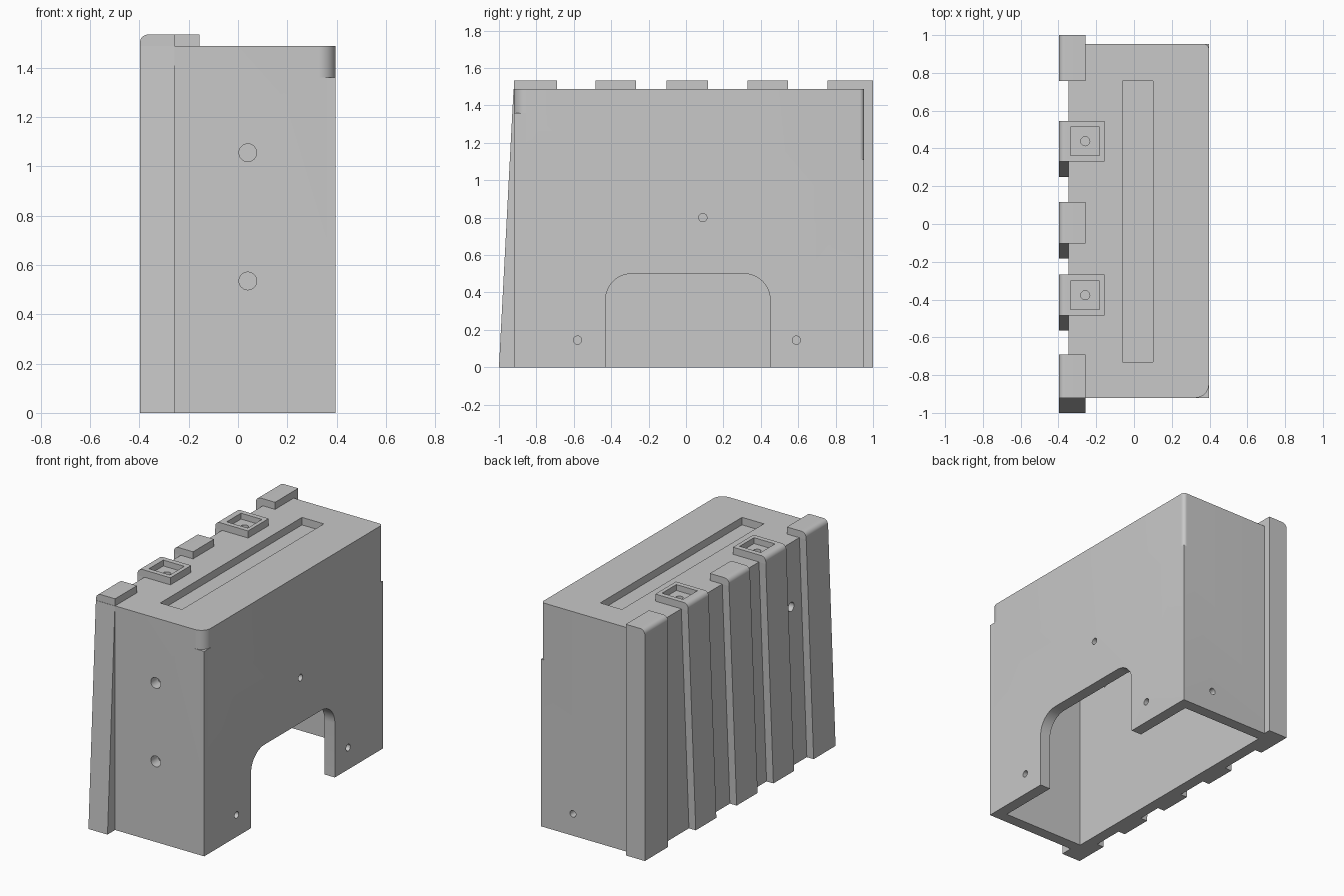
import bpy, bmesh, math
from mathutils import Vector

default = bpy.data.objects.get("Cube")
if default:
    bpy.data.objects.remove(default, do_unlink=True)

grey = bpy.data.materials.new("plain grey")
grey.use_nodes = True
GREY = (0.58, 0.58, 0.58, 1)
grey.diffuse_color = GREY
grey.node_tree.nodes["Principled BSDF"].inputs["Base Color"].default_value = GREY


def loft(name, ring_a, ring_b):
    """Closed solid between two matching rings of points."""
    bm = bmesh.new()
    a = [bm.verts.new(p) for p in ring_a]
    b = [bm.verts.new(p) for p in ring_b]
    bm.faces.new(a)
    bm.faces.new(b)
    n = len(a)
    for i in range(n):
        j = (i + 1) % n
        bm.faces.new((a[i], a[j], b[j], b[i]))
    bmesh.ops.recalc_face_normals(bm, faces=bm.faces)
    mesh = bpy.data.meshes.new(name)
    bm.to_mesh(mesh)
    bm.free()
    mesh.materials.append(grey)
    ob = bpy.data.objects.new(name, mesh)
    bpy.context.collection.objects.link(ob)
    return ob


def ring(pts, axis, t):
    """Place a 2D outline at t along an axis (the other two in xyz order)."""
    out = []
    for p in pts:
        q = list(p)
        q.insert("xyz".index(axis), t)
        out.append(Vector(q))
    return out


def prism(name, pts, axis, lo, hi):
    return loft(name, ring(pts, axis, lo), ring(pts, axis, hi))


def rect(u0, u1, v0, v1):
    return [(u0, v0), (u1, v0), (u1, v1), (u0, v1)]


def arc(cu, cv, r, start, end, steps=12):
    angles = [math.radians(start + (end - start) * i / steps) for i in range(steps + 1)]
    return [(cu + r * math.cos(t), cv + r * math.sin(t)) for t in angles]


def disc(u, v, r):
    return arc(u, v, r, 0, 345, 23)


def cut(ob, cutters):
    """Subtract the cutters and bake the result."""
    for c in cutters:
        c.hide_render = True
        mod = ob.modifiers.new("cut", "BOOLEAN")
        mod.operation = "DIFFERENCE"
        mod.solver = "EXACT"
        mod.object = c
    graph = bpy.context.evaluated_depsgraph_get()
    mesh = bpy.data.meshes.new_from_object(ob.evaluated_get(graph))
    ob.modifiers.clear()
    ob.data = mesh


# Main dimensions
XL, XR, YF, YB, TOP, WALL = -0.348, 0.396, -0.92, 0.953, 1.487, 0.075
OUT, WRAP, CAP, LEAN = -0.398, -0.258, 1.534, 0.08
SOCKETS = (0.438, -0.377)

# Body shell, open underneath
body = prism("body_shell", rect(XL, XR, YF, YB), "z", 0, TOP)
cutters = [
    prism("cavity", rect(XL + WALL, XR - WALL, YF + WALL, YB - WALL), "z", -0.1, TOP - WALL),
    prism("top_slot", rect(-0.06, 0.10, -0.73, 0.757), "z", TOP - 0.05, 1.6),
]

# Arched opening in the side wall
arch = [(-0.43, -0.1), (0.45, -0.1)]
arch += arc(0.31, 0.36, 0.14, 0, 90) + arc(-0.29, 0.36, 0.14, 90, 180)
cutters.append(prism("arch", arch, "x", 0.2, 0.5))

# Screw holes through the walls
for y, z in ((0.09, 0.80), (-0.58, 0.145), (0.59, 0.145)):
    cutters.append(prism("side_hole", disc(y, z, 0.022), "x", 0.2, 0.5))
for z in (0.535, 1.055):
    cutters.append(prism("front_hole", disc(0.04, z, 0.036), "y", -1.1, -0.7))
cutters.append(prism("back_hole", disc(0.163, 0.145, 0.022), "y", 0.7, 1.1))
cutters.append(prism("rib_side_hole", disc(-0.605, 1.06, 0.03), "x", -0.5, -0.2))

# Rounded upper parts of two vertical corners
r = 0.07
cutters.append(prism("front_corner", arc(XR - r, YF + r, r, -90, 0)
                     + [(0.45, YF + r), (0.45, -1), (XR - r, -1)], "z", 1.36, 1.6))
r = 0.025
cutters.append(prism("back_corner", arc(XR - r, YB - r, r, 0, 90)
                     + [(XR - r, 1), (0.45, 1), (0.45, YB - r)], "z", 1.11, 1.6))

# Blind holes below the sockets
pins = [prism("pin_hole", disc(WRAP, y, 0.024), "z", 1.43, 1.6) for y in SOCKETS]
cut(body, cutters + pins)
parts = [body]

# Leaning middle ribs
ribs = [(0.757, 1.0), (0.33, 0.546), (-0.103, 0.117), (-0.484, -0.268), (YF, -0.69)]
for i, (y0, y1) in enumerate(ribs[1:4], 2):
    parts.append(loft(f"rib_{i}",
                      ring(rect(OUT, XL, y0 - LEAN, y1 - LEAN), "z", 0),
                      ring(rect(OUT, XL, y0, y1), "z", TOP)))

# End ribs wrap around the back and front corners
back = [(OUT, 1.0), (WRAP, 1.0), (WRAP, YB), (XL, YB), (XL, ribs[0][0]), (OUT, ribs[0][0])]
parts.append(prism("back_rib", back, "z", 0, TOP))


def front_outline(lean):
    y0, y1 = YF - lean, ribs[4][1] - lean
    return [(OUT, y0), (WRAP, y0), (WRAP, YF), (XL, YF), (XL, y1), (OUT, y1)]


parts.append(loft("front_rib", ring(front_outline(LEAN), "z", 0),
                  ring(front_outline(0.002), "z", TOP)))

# Hooked caps over the top edge, alternate ones wider with a socket
for i, (y0, y1) in enumerate(ribs, 1):
    wide = i in (2, 4)
    reach = -0.157 if wide else WRAP
    outline = [(OUT, TOP)] + arc(OUT + 0.033, CAP - 0.033, 0.033, 180, 90, 8)
    outline += [(reach, CAP), (reach, TOP)]
    cap = prism(f"rib_cap_{i}", outline, "y", y0, y1)
    if wide:
        c = SOCKETS[i // 2 - 1]
        recess = prism("recess", rect(-0.337, -0.183, c - 0.075, c + 0.075), "z", 1.495, 1.6)
        cut(cap, [recess, pins[i // 2 - 1]])
        cutters.append(recess)
    parts.append(cap)

for c in cutters + pins:
    bpy.data.objects.remove(c, do_unlink=True)

# Smooth rounds, sharp edges
bpy.ops.object.select_all(action="DESELECT")
for ob in parts:
    ob.select_set(True)
bpy.context.view_layer.objects.active = body
bpy.ops.object.shade_smooth_by_angle(angle=math.radians(30))
